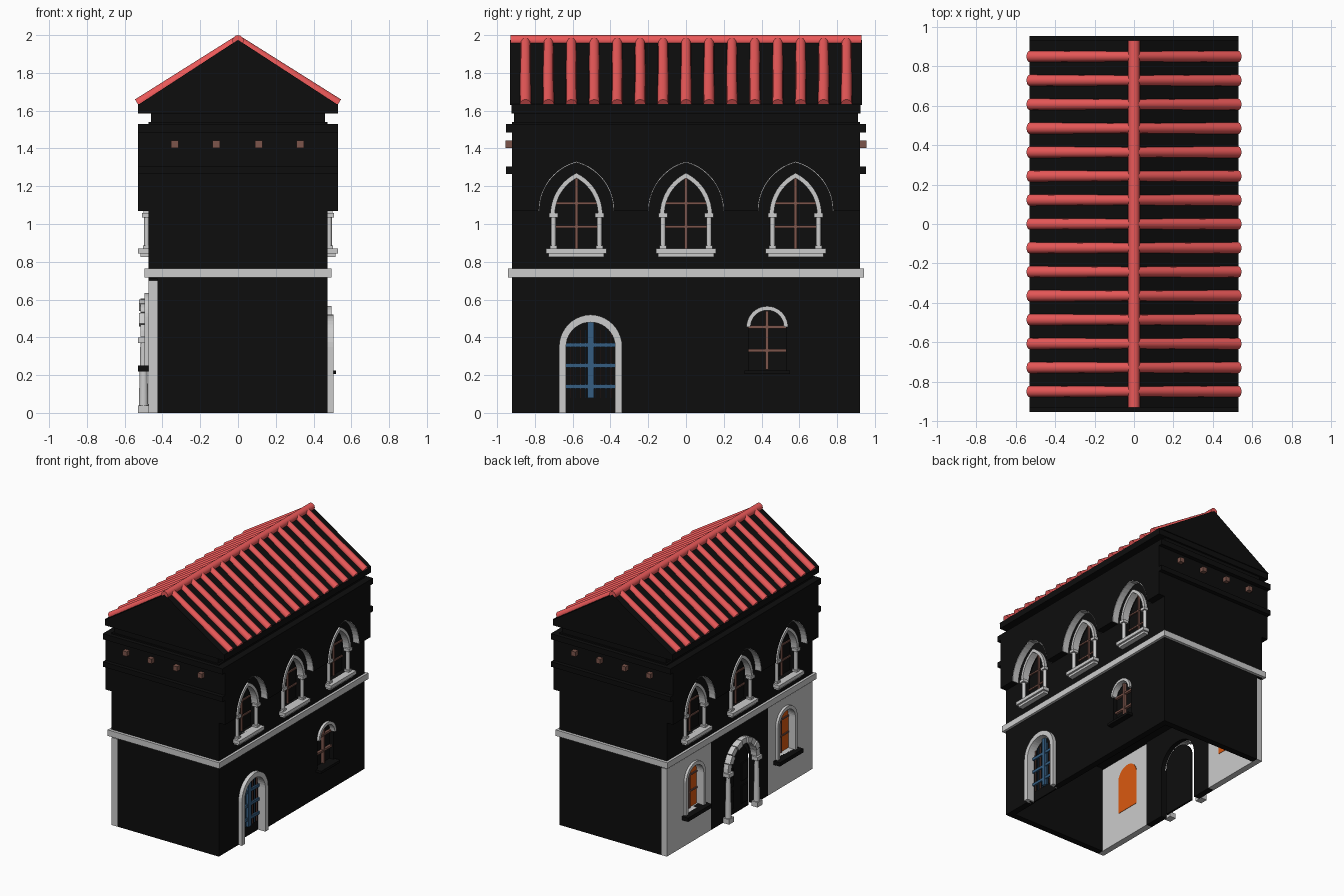
import bpy, bmesh, math
from mathutils import Vector

if "Cube" in bpy.data.objects:
    bpy.data.objects.remove(bpy.data.objects["Cube"])


def mat(name, r, g, b):
    m = bpy.data.materials.new(name)
    m.diffuse_color = (r, g, b, 1)
    m.use_nodes = True
    m.node_tree.nodes["Principled BSDF"].inputs["Base Color"].default_value = m.diffuse_color
    return m


BLACK = mat("dark_stone", .004, .004, .004)
RED = mat("roof_tile", .83, .1, .1)
BROWN = mat("brown_wood", .2, .09, .07)
BLUE = mat("blue_paint", .035, .11, .22)
ORANGE = mat("orange_glass", .7, .1, .005)


def finish(name, bm, m=None, smooth=False):
    bmesh.ops.recalc_face_normals(bm, faces=bm.faces)
    me = bpy.data.meshes.new(name)
    bm.to_mesh(me)
    bm.free()
    ob = bpy.data.objects.new(name, me)
    bpy.context.collection.objects.link(ob)
    if m:
        me.materials.append(m)
    if smooth:
        bpy.ops.object.select_all(action='DESELECT')
        ob.select_set(True)
        bpy.context.view_layer.objects.active = ob
        bpy.ops.object.shade_smooth_by_angle(angle=math.radians(40))
    return ob


def box(name, x, y, z, m=None):
    """Box from (min, max) ranges."""
    bm = bmesh.new()
    bmesh.ops.create_cube(bm, size=1)
    for v in bm.verts:
        v.co = [a[0] + (c + .5) * (a[1] - a[0]) for a, c in zip((x, y, z), v.co)]
    return finish(name, bm, m)


def prism(name, pts, x, m=None):
    """Extrude a y-z outline along x."""
    bm = bmesh.new()
    a, b = ([bm.verts.new((k, p[0], p[1])) for p in pts] for k in x)
    bm.faces.new(a)
    bm.faces.new(b)
    for i in range(len(pts)):
        j = (i + 1) % len(pts)
        bm.faces.new((a[i], a[j], b[j], b[i]))
    return finish(name, bm, m)


def arch(cy, hw, spring, rise, bottom=None, n=10):
    """Round or pointed arch outline, with straight legs when bottom is given."""
    c = (rise * rise - hw * hw) / (2 * hw)
    top = math.atan2(rise, c)
    half = [((hw + c) * math.cos(top * i / n) - c, (hw + c) * math.sin(top * i / n) + spring)
            for i in range(n + 1)]
    if bottom is not None:
        half.insert(0, (hw, bottom))
    return [(cy + y, z) for y, z in half] + [(cy - y, z) for y, z in half[-2::-1]]


def ring(name, outer, inner, x, m=None):
    """Arch moulding between two matching outlines."""
    bm = bmesh.new()
    rows = [[bm.verts.new((k, *p)) for k, p in ((x[0], o), (x[1], o), (x[1], i), (x[0], i))]
            for o, i in zip(outer, inner)]
    for r, s in zip(rows, rows[1:]):
        for k in range(4):
            bm.faces.new((r[k], r[(k + 1) % 4], s[(k + 1) % 4], s[k]))
    bm.faces.new(rows[0])
    bm.faces.new(rows[-1])
    return finish(name, bm, m)


def rod(name, a, b, r1, r2, m=None, seg=12):
    a, b = Vector(a), Vector(b)
    bm = bmesh.new()
    bmesh.ops.create_cone(bm, cap_ends=True, segments=seg, radius1=r1, radius2=r2, depth=(b - a).length)
    q = (b - a).to_track_quat('Z', 'Y')
    for v in bm.verts:
        v.co = q @ v.co + (a + b) / 2
    return finish(name, bm, m, True)


def cut(ob, outline, x):
    """Cut an arched opening and discard the cutter."""
    c = prism("cutter", outline, x)
    c.hide_render = True
    mod = ob.modifiers.new("opening", 'BOOLEAN')
    mod.operation, mod.solver, mod.object = 'DIFFERENCE', 'EXACT', c
    bpy.context.view_layer.objects.active = ob
    bpy.ops.object.modifier_apply(modifier="opening")
    bpy.data.objects.remove(c)


# Ground floor walls, open underneath
right = box("right_wall", (.425, .475), (-.92, .92), (0, .72), BLACK)
cut(right, arch(-.505, .14, .345, .14, -.1), (.3, .6))
cut(right, arch(.43, .1, .455, .09, .22), (.3, .6))
mid = box("entrance_wall", (-.475, -.425), (-.36, .36), (0, .72), BLACK)
cut(mid, arch(0, .19, .38, .18, -.1), (-.6, -.3))
for s in (-1, 1):
    box("end_wall", (-.425, .425), sorted((s * .92, s * .87)), (0, .72), BLACK)
    panel = box("side_panel", (-.475, -.425), sorted((s * .36, s * .92)), (0, .7))
    cut(panel, arch(s * .58, .1, .51, .1, .25), (-.6, -.3))
    # Orange ground floor windows
    ring("side_window_frame", arch(s * .58, .125, .51, .125, .25), arch(s * .58, .098, .51, .098, .25), (-.495, -.46))
    prism("orange_pane", arch(s * .58, .105, .51, .105, .24), (-.43, -.422), ORANGE)
    box("pane_mullion", (-.44, -.43), (s * .58 - .008, s * .58 + .008), (.25, .6), BROWN)
    for z in (.38, .51):
        box("pane_crossbar", (-.437, -.43), (s * .58 - .1, s * .58 + .1), (z - .006, z + .006), BROWN)
    box("side_window_sill", (-.53, -.44), (s * .58 - .15, s * .58 + .15), (.22, .25), BLACK)
    # Entrance columns with base and capital
    y = s * .18
    box("column_base", (-.53, -.475), (y - .032, y + .032), (0, .04))
    rod("column_shaft", (-.5, y, .04), (-.5, y, .37), .025, .017)
    box("column_capital", (-.53, -.475), (y - .032, y + .032), (.37, .4))

# Entrance arch built from separate stones, and its door
for i in range(9):
    t = [math.pi * (i + k) / 9 for k in (.03, .5, .97)]
    o, n = ([(r * math.cos(a), .4 + r * math.sin(a)) for a in t] for r in (.205, .16))
    ring("arch_stone", o, n, (-.515 - .01 * (i % 2), -.46))
prism("entrance_door", arch(0, .145, .38, .145, 0), (-.45, -.435), BLACK)
for y in (-.09, .09):
    for z in (.05, .23):
        box("door_panel", (-.46, -.45), (y - .04, y + .04), (z, z + .14), BLACK)

# Right side door with blue grille
ring("right_door_frame", arch(-.505, .167, .35, .17, 0), arch(-.505, .13, .35, .13, 0), (.44, .505))
prism("right_door", arch(-.505, .14, .345, .14, 0), (.43, .44), BLACK)
box("grille_post", (.44, .46), (-.522, -.488), (.08, .48), BLUE)
for z in (.14, .25, .36):
    box("grille_rail", (.44, .455), (-.635, -.375), (z - .011, z + .011), BLUE)
for i in range(-4, 5):
    if i:
        box("grille_bar", (.44, .448), (-.507 + i * .027, -.503 + i * .027), (.08, .44), BLUE if i % 2 else BROWN)

# Right side small window
ring("small_window_arch", arch(.43, .11, .455, .11), arch(.43, .088, .455, .088), (.45, .495))
prism("small_window_pane", arch(.43, .105, .455, .095, .21), (.43, .44), BLACK)
box("small_window_mullion", (.44, .465), (.422, .438), (.23, .54), BROWN)
for z in (.33, .455):
    box("small_window_bar", (.44, .46), (.33, .53), (z - .008, z + .008), BROWN)
box("small_window_sill", (.44, .52), (.31, .55), (.205, .225), BLACK)

# Upper floor and string course
upper = box("upper_floor", (-.475, .475), (-.92, .92), (.71, 1.54), BLACK)
box("string_course", (-.495, .495), (-.943, .943), (.717, .765))
CENTRES = (-.58, 0, .58)
for s in (-1, 1):
    def X(a, b):
        return sorted((s * a, s * b))
    # Overhanging storey with arched notches
    outline = [(-.92, 1.07)]
    for cy in CENTRES:
        outline += arch(cy, .2, 1.07, .26)[::-1]
    outline += [(.92, 1.07), (.92, 1.53), (-.92, 1.53)]
    prism("overhang", outline, X(.47, .53), BLACK)
    for cy in CENTRES:
        cut(upper, arch(cy, .115, 1.05, .195, .87), X(.435, .6))
        ring("overhang_arch_lining", arch(cy, .2, 1.07, .26), arch(cy, .196, 1.07, .255), X(.475, .529))
        ring("upper_window_arch", arch(cy, .138, 1.05, .22), arch(cy, .114, 1.05, .193), X(.445, .5))
        box("upper_window_sill", X(.46, .53), (cy - .16, cy + .16), (.843, .87))
        box("sill_moulding", X(.46, .515), (cy - .147, cy + .147), (.825, .843))
        box("upper_window_mullion", X(.435, .447), (cy - .007, cy + .007), (.87, 1.24), BROWN)
        for z in (.985, 1.11):
            box("upper_window_bar", X(.435, .445), (cy - .112, cy + .112), (z - .006, z + .006), BROWN)
        for t in (-1, 1):
            y = cy + t * .122
            rod("window_column", (s * .483, y, .87), (s * .483, y, 1.04), .014, .014)
            box("window_capital", X(.46, .507), (y - .024, y + .024), (1.035, 1.057))
            box("window_column_base", X(.46, .503), (y - .019, y + .019), (.87, .885))

# Gable end ledges and beam ends
for s in (-1, 1):
    for z in ((1.265, 1.305), (1.485, 1.53)):
        box("gable_ledge", (-.53, .53), sorted((s * .91, s * .953)), z, BLACK)
    for x in (-.335, -.115, .11, .33):
        box("beam_end", (x - .019, x + .019), sorted((s * .9, s * .955)), (1.403, 1.441), BROWN)

# Eaves and gable roof
box("roof_neck", (-.46, .46), (-.91, .91), (1.53, 1.59), BLACK)
box("eaves", (-.53, .53), (-.925, .925), (1.585, 1.635), BLACK)
gable = prism("roof", [(-.53, 1.63), (.53, 1.63), (0, 1.975)], (-.932, .932), BLACK)
for v in gable.data.vertices:
    v.co.x, v.co.y = v.co.y, v.co.x
gable.data.flip_normals()

# Roof tile rolls and ridge
rod("ridge_roll", (0, -.93, 1.97), (0, .93, 1.97), .03, .03, RED)
for i in range(15):
    y = -.85 + i * 1.7 / 14
    for s in (-1, 1):
        rod("tile_roll", (0, y, 1.972), (s * .53, y, 1.635), .026, .029, RED)
